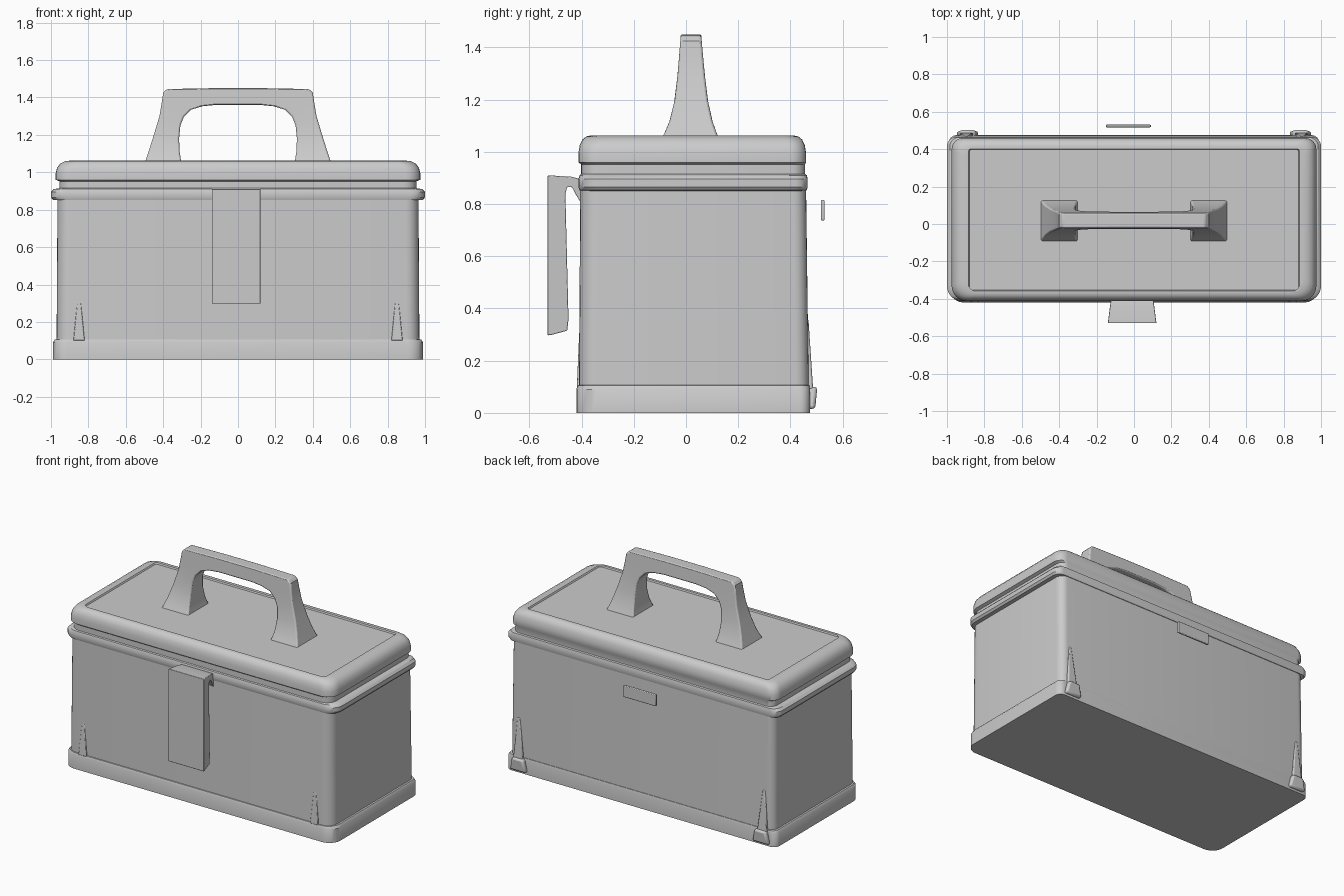
import bpy, bmesh
from math import sin, cos, pi, radians

if "Cube" in bpy.data.objects:
    bpy.data.objects.remove(bpy.data.objects["Cube"])


def make(name, verts, faces, bevel=0, angle=35):
    me = bpy.data.meshes.new(name)
    bm = bmesh.new()
    vs = [bm.verts.new(v) for v in verts]
    for f in faces:
        bm.faces.new([vs[i] for i in f])
    bmesh.ops.recalc_face_normals(bm, faces=bm.faces)
    bm.to_mesh(me)
    bm.free()
    ob = bpy.data.objects.new(name, me)
    bpy.context.collection.objects.link(ob)
    if bevel:
        m = ob.modifiers.new("bevel", 'BEVEL')
        m.width, m.segments, m.limit_method = bevel, 2, 'ANGLE'
        m.angle_limit = radians(40)
    bpy.ops.object.select_all(action='DESELECT')
    ob.select_set(True)
    bpy.context.view_layer.objects.active = ob
    bpy.ops.object.shade_smooth_by_angle(angle=radians(angle))
    return ob


def ring(hx, y0, y1, rf, rb, z, seg=6):
    """Rounded rectangle with separate front and back corner radii."""
    pts = []
    for cx, cy, r, start in ((hx - rf, y0 + rf, rf, -pi / 2), (hx - rb, y1 - rb, rb, 0),
                             (-hx + rb, y1 - rb, rb, pi / 2), (-hx + rf, y0 + rf, rf, pi)):
        for i in range(seg + 1):
            a = start + i / seg * pi / 2
            pts.append((cx + r * cos(a), cy + r * sin(a), z))
    return pts


def loft(name, rings, bottom=False, top=False, bevel=0, angle=35):
    n = len(rings[0])
    verts = [p for r in rings for p in r]
    faces = [(k * n + i, k * n + (i + 1) % n, (k + 1) * n + (i + 1) % n, (k + 1) * n + i)
             for k in range(len(rings) - 1) for i in range(n)]
    if bottom:
        faces.append(tuple(reversed(range(n))))
    if top:
        faces.append(tuple(range((len(rings) - 1) * n, len(rings) * n)))
    return make(name, verts, faces, bevel, angle)


# Box shell: base skirt, walls, rim band and rounded lid
loft("base", [ring(0.99, -0.42, 0.475, 0.08, 0.04, 0),
              ring(0.99, -0.42, 0.475, 0.08, 0.04, 0.09),
              ring(0.98, -0.415, 0.472, 0.08, 0.04, 0.105),
              ring(0.965, -0.405, 0.465, 0.08, 0.05, 0.108)], bottom=True)
loft("body", [ring(0.97, -0.41, 0.470, 0.07, 0.05, 0.10),
              ring(0.965, -0.405, 0.460, 0.07, 0.05, 0.86)])
loft("rim", [ring(0.96, -0.40, 0.455, 0.07, 0.05, 0.85),
             ring(0.99, -0.408, 0.463, 0.08, 0.05, 0.853),
             ring(1.0, -0.412, 0.466, 0.08, 0.05, 0.866),
             ring(1.0, -0.412, 0.466, 0.08, 0.05, 0.895),
             ring(0.985, -0.408, 0.463, 0.08, 0.05, 0.91),
             ring(0.955, -0.402, 0.456, 0.07, 0.05, 0.915)])
lid = [ring(0.955, -0.402, 0.456, 0.07, 0.05, 0.91),
       ring(0.955, -0.402, 0.456, 0.07, 0.05, 0.952)]
for inset, z in ((0, 0.96), (0, 0.995), (0.008, 1.025), (0.025, 1.047),
                 (0.05, 1.059), (0.075, 1.062)):
    k = 0.6 * inset
    lid.append(ring(0.975 - inset, -0.412 + k, 0.46 - k, 0.08, 0.06, z))
# recessed top panel
lid += [ring(0.885, -0.358, 0.402, 0.015, 0.015, 1.062),
        ring(0.88, -0.354, 0.398, 0.012, 0.012, 1.053)]
loft("lid", lid, top=True)

# Arched handle: paired outer and inner points, flaring towards the feet
half = [((0.50, 1.045), (0.30, 1.045)), ((0.49, 1.075), (0.306, 1.07)),
        ((0.475, 1.12), (0.312, 1.11)), ((0.45, 1.20), (0.315, 1.18)),
        ((0.42, 1.30), (0.308, 1.25)), ((0.408, 1.37), (0.29, 1.295)),
        ((0.40, 1.425), (0.25, 1.335)), ((0.38, 1.445), (0.19, 1.353)),
        ((0.12, 1.45), (0.12, 1.36))]
path = half + [((-a[0], a[1]), (-b[0], b[1])) for a, b in reversed(half)]


def grip_edge(z, front):
    t = max(0, min(1, (1.45 - z) / 0.40))
    return -0.02 - 0.03 * t - 0.045 * t ** 5 if front else 0.058 + 0.035 * t + 0.035 * t ** 5


sections = []
for (ox, oz), (ix, iz) in path:
    sections.append([(ox, grip_edge(oz, True), oz), (ox, grip_edge(oz, False), oz),
                     (ix, grip_edge(iz, False), iz), (ix, grip_edge(iz, True), iz)])
loft("handle", sections, bevel=0.008)

# Front latch: side profile with hook, tapering slightly towards the box
profile = [(-0.53, 0.297), (-0.518, 0.298), (-0.455, 0.315), (-0.45, 0.36),
           (-0.462, 0.84), (-0.455, 0.865), (-0.437, 0.865), (-0.424, 0.84),
           (-0.40, 0.80), (-0.40, 0.895), (-0.44, 0.905), (-0.53, 0.91)]
n = len(profile)
verts = [(-0.01 + s * (0.13 - 0.13 * (y + 0.53)), y, z) for s in (-1, 1) for y, z in profile]
faces = [tuple(range(n)), tuple(range(n, 2 * n))]
faces += [(i, (i + 1) % n, n + (i + 1) % n, n + i) for i in range(n)]
make("latch", verts, faces, bevel=0.003)


def block(name, x, y, z, top_x=None, top_y=None, bevel=0.0):
    """Box from ranges, optionally tapering to other ranges at the top."""
    rings = []
    for (x0, x1), (y0, y1), zz in ((x, y, z[0]), (top_x or x, top_y or y, z[1])):
        rings.append([(x0, y0, zz), (x1, y0, zz), (x1, y1, zz), (x0, y1, zz)])
    return loft(name, rings, True, True, bevel)


# Small plate behind the back wall
block("back_plate", (-0.15, 0.09), (0.517, 0.531), (0.737, 0.815), bevel=0.004)

# Corner details at the base, mirrored left and right
for s, side in ((-1, "left"), (1, "right")):
    def span(a, b):
        return tuple(sorted((s * a, s * b)))
    block("front_strip_" + side, span(0.82, 0.88), (-0.418, -0.40), (0.10, 0.31),
          span(0.84, 0.86), (-0.409, -0.40), 0.004)
    block("back_foot_" + side, span(0.83, 0.95), (0.45, 0.495), (0.015, 0.10),
          span(0.85, 0.93), (0.45, 0.503), 0.012)
    block("back_strip_" + side, span(0.86, 0.93), (0.44, 0.487), (0.09, 0.36),
          span(0.89, 0.91), (0.44, 0.469), 0.006)
